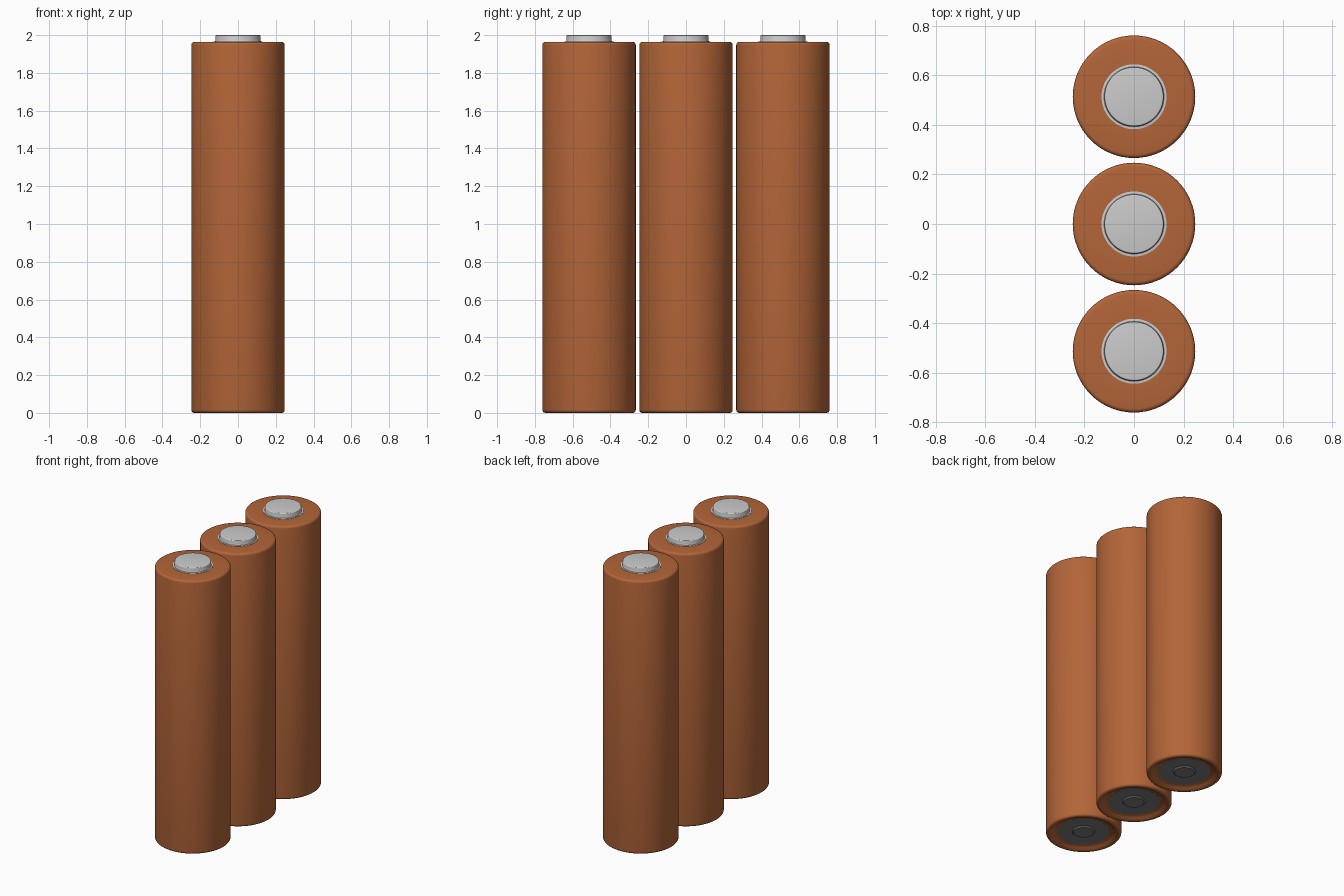
import bpy, bmesh, math

if "Cube" in bpy.data.objects:
    bpy.data.objects.remove(bpy.data.objects["Cube"])

SEGMENTS = 64
RADIUS = 0.247
SPACING = 0.513


def lathe(name, profile, y, material=None):
    """Revolve an (r, z) profile, listed from bottom to top, about a vertical axis."""
    bm = bmesh.new()
    verts = [bm.verts.new((r, 0, z)) for r, z in profile]
    edges = [bm.edges.new(pair) for pair in zip(verts, verts[1:])]
    bmesh.ops.spin(bm, geom=verts + edges, cent=(0, 0, 0), axis=(0, 0, 1),
                   angle=math.tau, steps=SEGMENTS, use_duplicate=False)
    bmesh.ops.remove_doubles(bm, verts=bm.verts, dist=0.0001)
    bmesh.ops.recalc_face_normals(bm, faces=bm.faces)
    mesh = bpy.data.meshes.new(name)
    bm.to_mesh(mesh)
    bm.free()
    obj = bpy.data.objects.new(name, mesh)
    obj.location.y = y
    bpy.context.collection.objects.link(obj)
    if material:
        mesh.materials.append(material)
    bpy.ops.object.select_all(action='DESELECT')
    obj.select_set(True)
    bpy.context.view_layer.objects.active = obj
    bpy.ops.object.shade_smooth_by_angle(angle=math.radians(35))
    return obj


def corner(r, z, size, start):
    """Rounded corner: quarter arc about (r, z) beginning at the given angle."""
    return [(r + size * math.cos(math.radians(start + a)),
             z + size * math.sin(math.radians(start + a)))
            for a in (0, 22.5, 45, 67.5, 90)]


def material(name, color):
    mat = bpy.data.materials.new(name)
    mat.diffuse_color = color
    mat.use_nodes = True
    mat.node_tree.nodes["Principled BSDF"].inputs["Base Color"].default_value = mat.diffuse_color
    return mat


copper = material("copper_wrap", (0.45, 0.13, 0.04, 1))
dark_metal = material("dark_metal", (0.2, 0.2, 0.2, 1))

# Wrapper: rounded outer edges, stepped lip underneath, open hole on top
wrapper = ([(0.165, 0.022), (0.185, 0.018), (0.2, 0.014), (0.21, 0.004)]
           + corner(RADIUS - 0.016, 0.016, 0.016, -90)
           + corner(RADIUS - 0.016, 1.948, 0.016, 0)
           + [(0.13, 1.964), (0.13, 1.95)])

# Positive terminal: thin flange and bevelled button
positive = ([(0, 1.95), (0.131, 1.95), (0.131, 1.966), (0.121, 1.967), (0.119, 1.972)]
            + corner(0.113, 1.994, 0.006, 0) + [(0, 2.0)])

# Negative terminal: recessed plate with a small raised centre
negative = [(0, 0.012), (0.066, 0.012), (0.075, 0.02),
            (0.17, 0.02), (0.17, 0.03), (0, 0.03)]

for i in (-1, 0, 1):
    y = i * SPACING
    lathe(f"battery_wrapper_{i + 2}", wrapper, y, copper)
    lathe(f"positive_terminal_{i + 2}", positive, y)
    lathe(f"negative_terminal_{i + 2}", negative, y, dark_metal)
